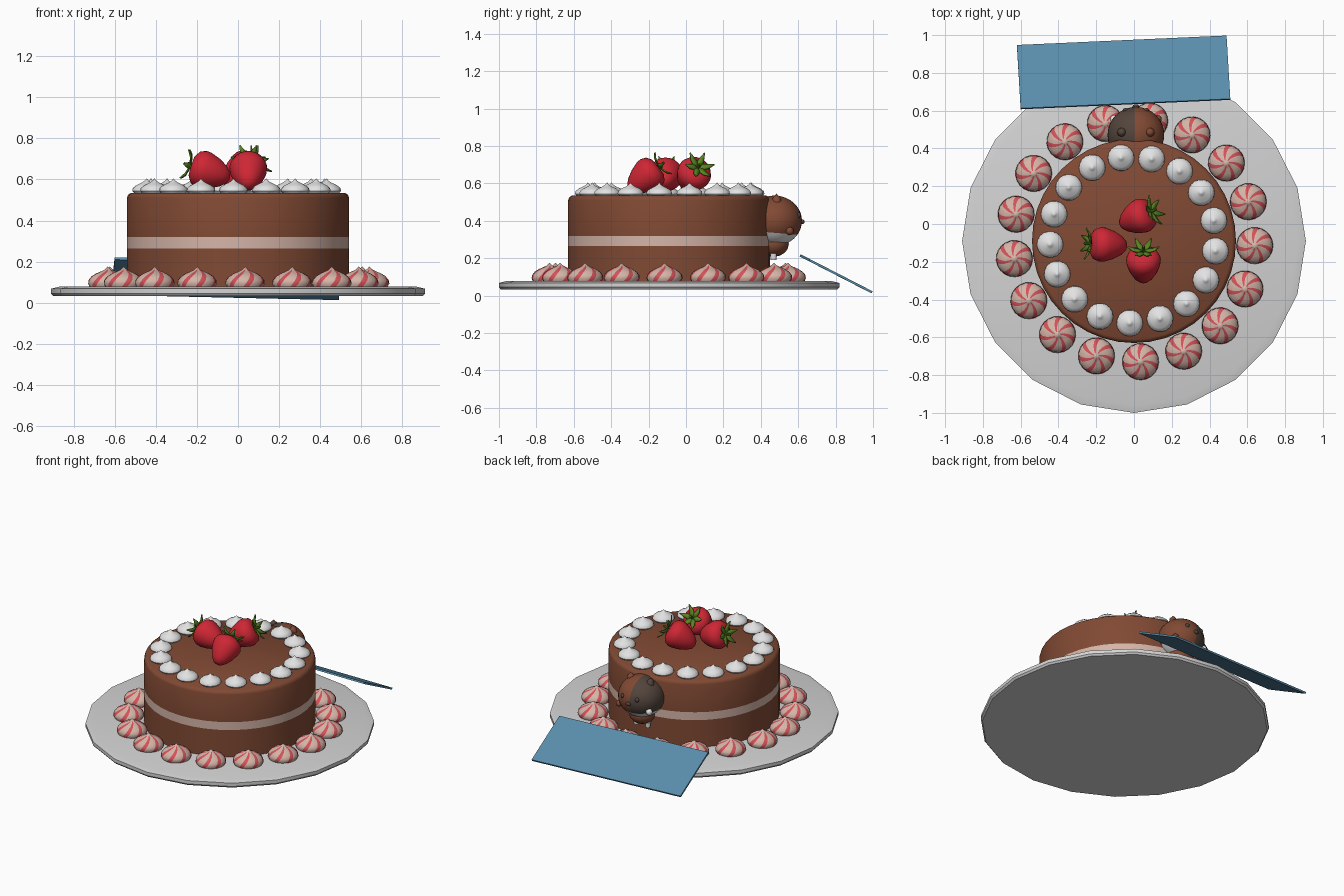
import bpy, bmesh, math
from mathutils import Vector, Matrix

if "Cube" in bpy.data.objects:
    bpy.data.objects.remove(bpy.data.objects["Cube"])

def mat(name, r, g, b):
    m = bpy.data.materials.new(name)
    m.diffuse_color = (r, g, b, 1)
    m.use_nodes = True
    m.node_tree.nodes["Principled BSDF"].inputs["Base Color"].default_value = m.diffuse_color
    return m

CHOC = mat("chocolate", 0.22, 0.068, 0.034)
CREAM = mat("pink_cream", 0.66, 0.46, 0.39)
STRIPE = mat("candy_red", 0.66, 0.085, 0.10)
WHITE = mat("icing_white", 0.76, 0.76, 0.76)
PLATE = mat("plate_grey", 0.66, 0.66, 0.66)
BERRY = mat("berry_red", 0.62, 0.02, 0.035)
LEAF = mat("leaf_green", 0.10, 0.23, 0.015)
DARK = mat("dark_brown", 0.085, 0.058, 0.045)
BLUE = mat("card_blue", 0.10, 0.27, 0.41)

CY = -0.09  # centre of plate and cake in y

def finish(name, bm, mats, matrix=None, angle=40):
    bmesh.ops.recalc_face_normals(bm, faces=bm.faces[:])
    me = bpy.data.meshes.new(name)
    bm.to_mesh(me)
    bm.free()
    for m in mats:
        me.materials.append(m)
    ob = bpy.data.objects.new(name, me)
    bpy.context.collection.objects.link(ob)
    if matrix is not None:
        ob.matrix_world = matrix
    if angle:
        bpy.ops.object.select_all(action='DESELECT')
        ob.select_set(True)
        bpy.context.view_layer.objects.active = ob
        bpy.ops.object.shade_smooth_by_angle(angle=math.radians(angle))
    return ob

def lathe(name, profile, segs, mats, matrix=None, rule=None, twist=0, angle=40):
    """Spin an (r, z) profile; rule(ring, segment) gives the material slot."""
    bm = bmesh.new()
    rings = []
    for i, (r, z) in enumerate(profile):
        if r == 0:
            rings.append([bm.verts.new((0, 0, z))] * segs)
        else:
            rings.append([bm.verts.new((r * math.cos(a), r * math.sin(a), z))
                          for a in (math.tau * j / segs + twist * i for j in range(segs))])
    for i in range(len(rings) - 1):
        for j in range(segs):
            k = (j + 1) % segs
            quad = [rings[i][j], rings[i][k], rings[i + 1][k], rings[i + 1][j]]
            f = bm.faces.new(list(dict.fromkeys(quad)))
            if rule:
                f.material_index = rule(i, j)
    return finish(name, bm, mats, matrix, angle)

def ball(name, loc, size, m, segs=16):
    bm = bmesh.new()
    bmesh.ops.create_uvsphere(bm, u_segments=segs, v_segments=segs // 2, radius=1)
    bmesh.ops.scale(bm, vec=size, verts=bm.verts[:])
    return finish(name, bm, [m], Matrix.Translation(loc), 60)

# plate and cake
at = Matrix.Translation((0, CY, 0))
lathe("plate", [(0, 0.033), (0.9, 0.033), (0.91, 0.045), (0.91, 0.068), (0.87, 0.078), (0, 0.08)],
      20, [PLATE], at, angle=30)
lathe("cake", [(0, 0.075), (0.54, 0.075), (0.54, 0.265), (0.54, 0.32), (0.54, 0.51),
               (0.535, 0.525), (0.52, 0.535), (0, 0.535)], 40, [CHOC, CREAM], at,
      rule=lambda i, j: 1 if i == 2 else 0)

# piped icing: white ring on top, striped ring on the plate
for n in range(17):
    a = math.radians(98.3) + math.tau * n / 17
    lathe(f"top_dollop_{n}", [(0, 0), (0.058, 0), (0.07, 0.014), (0.067, 0.028), (0.05, 0.042),
                              (0.026, 0.053), (0.011, 0.062), (0, 0.075)], 18, [WHITE],
          Matrix.Translation((-0.005 + 0.44 * math.cos(a), CY + 0.005 + 0.44 * math.sin(a), 0.53)))
    a = math.radians(-2.2) + math.tau * n / 17
    lathe(f"striped_dollop_{n}", [(0, 0), (0.09, 0), (0.097, 0.015), (0.094, 0.032), (0.08, 0.05),
                                  (0.058, 0.064), (0.034, 0.074), (0.015, 0.083), (0, 0.098)],
          21, [CREAM, STRIPE],
          Matrix.Translation((0.64 * math.cos(a), CY + 0.64 * math.sin(a), 0.078)),
          rule=lambda i, j: 1 if j % 3 == 0 and i < 7 else 0, twist=0.13)

# strawberries with leafy caps, z axis of each points to the leaves
def strawberry(n, loc, axis):
    mw = Matrix.Translation(loc) @ Vector(axis).to_track_quat('Z', 'Y').to_matrix().to_4x4()
    lathe(f"strawberry_{n}", [(0, -0.112), (0.028, -0.104), (0.052, -0.078), (0.075, -0.036),
                              (0.09, 0.01), (0.092, 0.035), (0.08, 0.065), (0.05, 0.084),
                              (0, 0.086)], 24, [BERRY], mw, angle=70)
    bm = bmesh.new()
    for k in range(6):
        rot = Matrix.Rotation(math.tau * k / 6, 3, 'Z')
        rows = [(0.0, 0.008, 0.09), (0.03, 0.017, 0.098), (0.055, 0.013, 0.104), (0.082, 0.002, 0.122)]
        prev = None
        for x, w, z in rows:
            row = [bm.verts.new(rot @ Vector((x, s * w, z))) for s in (-1, 1)]
            if prev:
                bm.faces.new([prev[0], row[0], row[1], prev[1]])
            prev = row
    ob = finish(f"berry_leaves_{n}", bm, [LEAF], mw)
    ob.modifiers.new("thickness", 'SOLIDIFY').thickness = 0.006
    lathe(f"berry_stem_{n}", [(0, 0.08), (0.008, 0.08), (0.007, 0.125), (0, 0.127)], 8, [LEAF], mw)

strawberry(1, (0.02, 0.035, 0.64), (0.07, 0.03, 0.045))
strawberry(2, (-0.145, -0.11, 0.64), (-0.08, 0.005, 0.025))
strawberry(3, (0.05, -0.215, 0.635), (0.0, 0.07, 0.055))

# animal peeking from the back of the cake: two-tone head with a white jaw
HX, HY, HZ = 0.01, 0.472, 0.4
bm = bmesh.new()
bmesh.ops.create_uvsphere(bm, u_segments=32, v_segments=20, radius=1)
bmesh.ops.scale(bm, vec=(0.15, 0.148, 0.135), verts=bm.verts[:])
for co, no in (((0, 0, -0.064), (0, 0.08, 1)), ((-0.008, 0, 0), (1, 0, 0))):
    bmesh.ops.bisect_plane(bm, geom=bm.verts[:] + bm.edges[:] + bm.faces[:], plane_co=co, plane_no=no)
for f in bm.faces:
    c = f.calc_center_median()
    f.material_index = 2 if c.z + 0.08 * c.y < -0.064 else (1 if c.x < -0.008 else 0)
finish("animal_head", bm, [CHOC, DARK, WHITE], Matrix.Translation((HX, HY, HZ)), 60)
ball("animal_body", (HX, 0.465, 0.275), (0.085, 0.085, 0.068), CHOC)

for side, name, m in ((-1, "left", DARK), (1, "right", CHOC)):
    x = HX + side * 0.075
    lathe(f"animal_ear_{name}", [(0, -0.02), (0.026, -0.02), (0.022, 0.008), (0, 0.03)], 10, [m],
          Matrix.Translation((x, 0.485, 0.515)))
    ball(f"animal_eye_{name}", (HX + side * 0.055, 0.602, 0.43), (0.014, 0.012, 0.016), DARK, 12)
    ball(f"animal_cheek_{name}", (HX + side * 0.115, 0.555, 0.345), (0.022, 0.022, 0.022),
         CHOC if side > 0 else WHITE, 12)
    lathe(f"animal_foot_{name}", [(0, 0), (0.016, 0), (0.018, 0.035), (0, 0.04)], 10, [WHITE],
          Matrix.Translation((HX + side * 0.045, 0.468, 0.19)))
ball("animal_nose", (HX, 0.622, 0.395), (0.018, 0.012, 0.013), DARK, 12)

# tilted blue card behind the cake
bm = bmesh.new()
bm.faces.new([bm.verts.new(p) for p in ((-0.60, 0.61, 0.215), (0.51, 0.66, 0.19),
                                        (0.49, 0.995, 0.018), (-0.62, 0.945, 0.043))])
card = finish("blue_card", bm, [BLUE], angle=0)
sol = card.modifiers.new("thickness", 'SOLIDIFY')
sol.thickness = 0.012
sol.offset = 0
